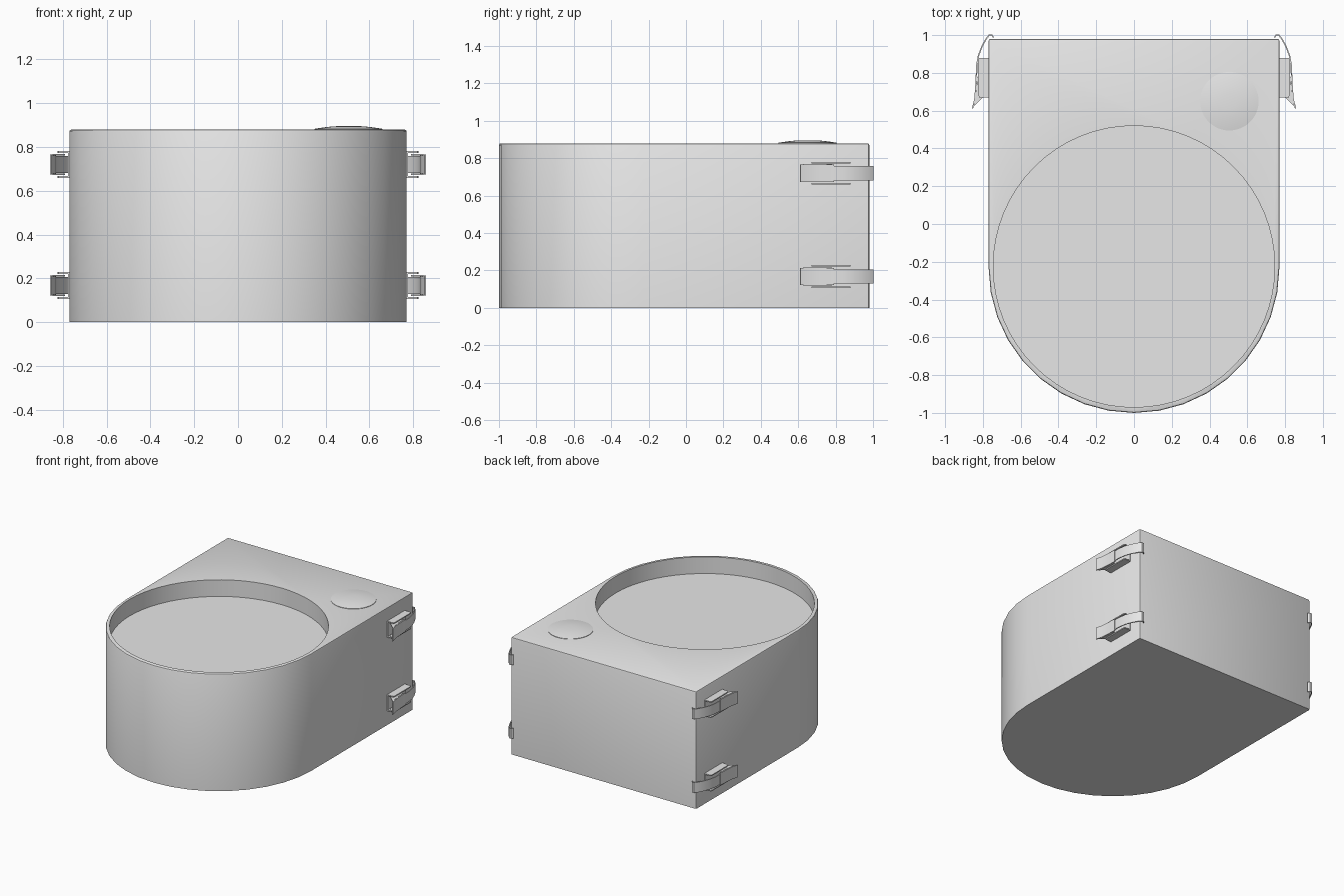
import bpy, bmesh
from math import sin, cos, pi, radians
from mathutils import Vector

if "Cube" in bpy.data.objects:
    bpy.data.objects.remove(bpy.data.objects["Cube"], do_unlink=True)

grey = bpy.data.materials.new("light_grey")
grey.use_nodes = True
grey.diffuse_color = (0.8, 0.8, 0.8, 1)
grey.node_tree.nodes["Principled BSDF"].inputs["Base Color"].default_value = (0.8, 0.8, 0.8, 1)

HALF, BACK, HEIGHT, ARC_Y = 0.77, 0.98, 0.88, -0.23


def finish(name, bm):
    """Turn a bmesh into a shaded object."""
    bmesh.ops.recalc_face_normals(bm, faces=bm.faces)
    mesh = bpy.data.meshes.new(name)
    bm.to_mesh(mesh)
    bm.free()
    mesh.materials.append(grey)
    obj = bpy.data.objects.new(name, mesh)
    bpy.context.collection.objects.link(obj)
    smooth(obj)
    return obj


def smooth(obj):
    bpy.ops.object.select_all(action="DESELECT")
    obj.select_set(True)
    bpy.context.view_layer.objects.active = obj
    bpy.ops.object.shade_smooth_by_angle(angle=radians(30))


def prism(outline, z0, z1, bm=None):
    """Extrude an xy outline from z0 to z1."""
    bm = bm or bmesh.new()
    face = bm.faces.new([bm.verts.new((x, y, z0)) for x, y in outline])
    new = bmesh.ops.extrude_face_region(bm, geom=[face], use_keep_orig=True)["geom"]
    moved = [v for v in new if isinstance(v, bmesh.types.BMVert)]
    bmesh.ops.translate(bm, verts=moved, vec=(0, 0, z1 - z0))
    return bm


def ribbon(path, thickness):
    """Thicken an open xy path into a closed outline."""
    pts = [Vector(p) for p in path]
    inner = []
    for i, p in enumerate(pts):
        d = (pts[min(i + 1, len(pts) - 1)] - pts[max(i - 1, 0)]).normalized()
        inner.append(p + Vector((d.y, -d.x)) * thickness)
    return [tuple(p) for p in pts + inner[::-1]]


# Housing: square back, round front, softened top and back edges
outline = [(HALF, BACK), (-HALF, BACK)]
outline += [(-HALF * cos(pi * i / 18), ARC_Y - HALF * sin(pi * i / 18)) for i in range(19)]
bm = prism(outline, 0, HEIGHT)
edges = []
for e in bm.edges:
    a, b = (v.co for v in e.verts)
    top = min(a.z, b.z) > HEIGHT - 0.01
    back_corner = min(a.y, b.y) > BACK - 0.01 and abs(a.z - b.z) > 0.1
    if top or back_corner:
        edges.append(e)
bmesh.ops.bevel(bm, geom=edges, offset=0.01, segments=2, profile=0.5, affect="EDGES")
housing = finish("housing", bm)

# Round recess sunk into the top
circle = [(0.745 * cos(pi * i / 32), -0.225 + 0.745 * sin(pi * i / 32)) for i in range(64)]
cutter = finish("recess_cutter", prism(circle, HEIGHT - 0.125, HEIGHT + 0.1))
cutter.hide_render = True
cut = housing.modifiers.new("recess", "BOOLEAN")
cut.operation, cut.object, cut.solver = "DIFFERENCE", cutter, "EXACT"
bpy.context.view_layer.objects.active = housing
bpy.ops.object.modifier_apply(modifier=cut.name)
bpy.data.objects.remove(cutter, do_unlink=True)
smooth(housing)

# Low domed button on the back left of the top
bm = bmesh.new()
rings = [(0.155, HEIGHT - 0.01), (0.155, HEIGHT + 0.003)]
rings += [(0.155 * cos(t * pi / 12), HEIGHT + 0.003 + 0.014 * sin(t * pi / 12) ** 2) for t in range(1, 6)]
loops = [[bm.verts.new((0.505 + r * cos(pi * i / 24), 0.65 + r * sin(pi * i / 24), z))
          for i in range(48)] for r, z in rings]
for low, high in zip(loops, loops[1:]):
    for i in range(48):
        j = (i + 1) % 48
        bm.faces.new((low[i], low[j], high[j], high[i]))
bm.faces.new(loops[0][::-1])
bm.faces.new(loops[-1])
finish("button", bm)

# Latch profiles, seen from above on the left side
strap = ribbon([(0.747, 0.985), (0.755, 0.997), (0.764, 0.998), (0.782, 0.975), (0.803, 0.935),
                (0.82, 0.89), (0.829, 0.84), (0.831, 0.745)], -0.007)
lever = ribbon([(0.831, 0.79), (0.834, 0.72), (0.839, 0.66), (0.852, 0.61)], -0.007)
lever_cheek = [(0.83, 0.78), (0.834, 0.71), (0.847, 0.625), (0.815, 0.655), (0.79, 0.68), (0.79, 0.72)]
plate = [(0.765, 0.67), (0.776, 0.67), (0.776, 0.88), (0.765, 0.88)]
cheek = [(0.765, 0.67), (0.82, 0.67), (0.825, 0.69), (0.825, 0.87), (0.82, 0.88), (0.765, 0.88)]

for side, side_name in ((1, "left"), (-1, "right")):
    for z, level in ((0.168, "lower"), (0.72, "upper")):
        def flip(shape):
            return [(side * x, y) for x, y in shape]

        tag = f"{side_name}_{level}"
        # Bracket with two upright cheeks
        bm = prism(flip(plate), z - 0.055, z + 0.055)
        for s in (-1, 1):
            prism(flip(cheek), z + s * 0.053, z + s * 0.061, bm)
        finish("latch_bracket_" + tag, bm)
        # Flared lever with folded sides
        bm = prism(flip(lever), z - 0.046, z + 0.046)
        for s in (-1, 1):
            prism(flip(lever_cheek), z + s * 0.041, z + s * 0.048, bm)
        finish("latch_lever_" + tag, bm)
        # Sprung strap hooked over the back edge
        finish("latch_strap_" + tag, prism(flip(strap), z - 0.038, z + 0.038))
